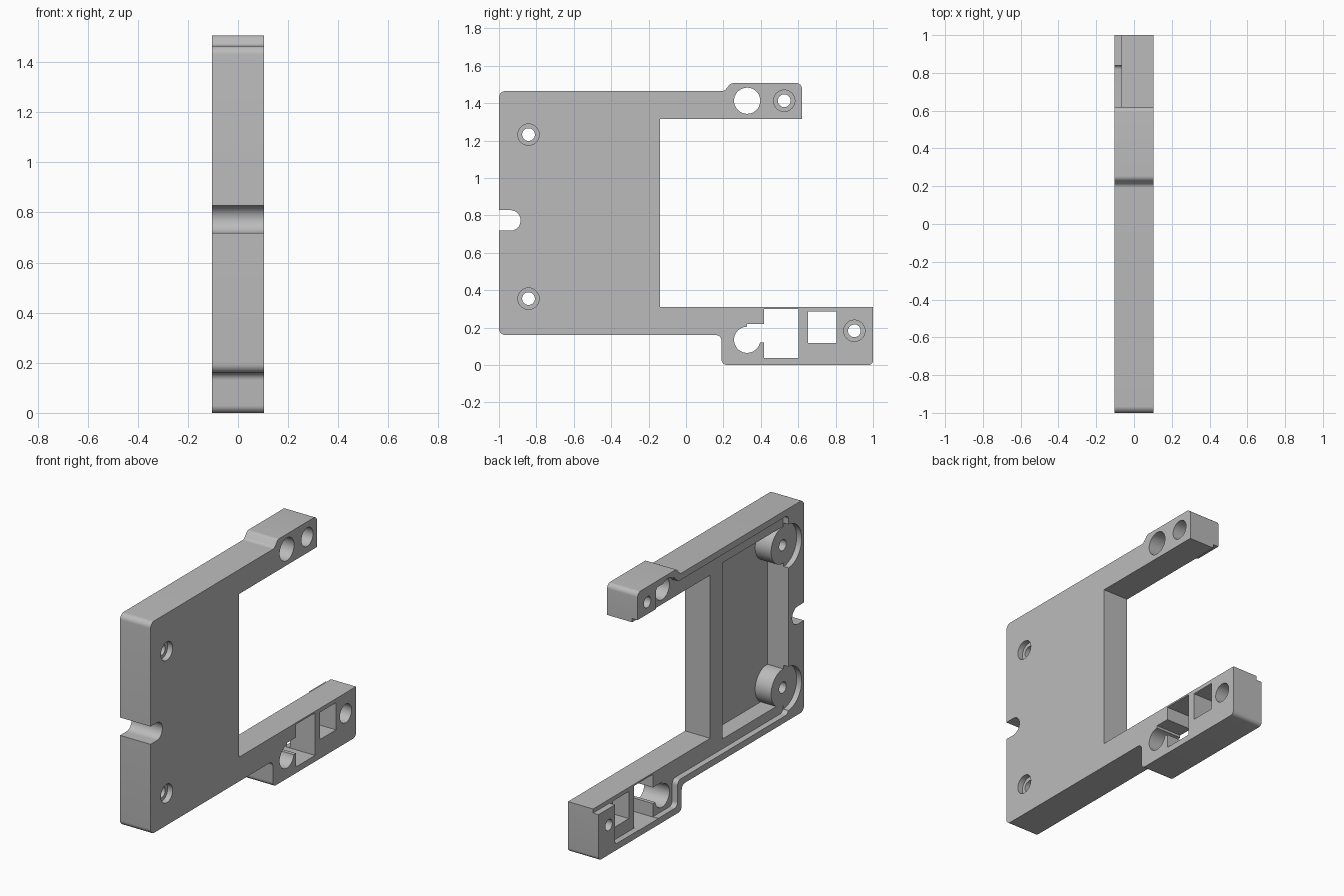
import bpy, bmesh, math
from mathutils import Vector

cube = bpy.data.objects.get("Cube")
if cube:
    bpy.data.objects.remove(cube, do_unlink=True)

HALF = 0.104      # half the plate thickness
LEDGE = -0.067    # depth of the step behind the raised lip
FLOOR = 0.04      # depth of the main pocket floor

grey = bpy.data.materials.new("plain grey")
grey.use_nodes = True
grey.diffuse_color = (0.5, 0.5, 0.5, 1)
grey.node_tree.nodes["Principled BSDF"].inputs["Base Color"].default_value = (0.5, 0.5, 0.5, 1)


def rounded(points, steps=8):
    """Round each (y, z, radius) corner of a closed outline."""
    out = []
    for i, (y, z, r) in enumerate(points):
        p = Vector((y, z))
        if r == 0:
            out.append(p)
            continue
        a = (Vector(points[i - 1][:2]) - p).normalized()
        b = (Vector(points[(i + 1) % len(points)][:2]) - p).normalized()
        half = a.angle(b) / 2
        reach = r / math.tan(half)
        centre = p + (a + b).normalized() * (r / math.sin(half))
        start, end = p + a * reach - centre, p + b * reach - centre
        sweep = start.angle(end)
        for k in range(steps + 1):
            t = k / steps
            out.append(centre + (start * math.sin((1 - t) * sweep)
                                 + end * math.sin(t * sweep)) / math.sin(sweep))
    return out


def prism(name, outline, x0, x1):
    """Extrude an outline in y and z from x0 to x1."""
    bm = bmesh.new()
    face = bm.faces.new([bm.verts.new((x0, p[0], p[1])) for p in outline])
    new = bmesh.ops.extrude_face_region(bm, geom=[face])["geom"]
    for v in new:
        if isinstance(v, bmesh.types.BMVert):
            v.co.x = x1
    bmesh.ops.recalc_face_normals(bm, faces=bm.faces[:])
    mesh = bpy.data.meshes.new(name)
    bm.to_mesh(mesh)
    bm.free()
    mesh.materials.append(grey)
    obj = bpy.data.objects.new(name, mesh)
    bpy.context.collection.objects.link(obj)
    return obj


def box(y0, y1, z0, z1):
    return [(y0, z0), (y1, z0), (y1, z1), (y0, z1)]


def circle(y, z, r, n=40):
    return [(y + r * math.cos(math.tau * k / n), z + r * math.sin(math.tau * k / n))
            for k in range(n)]


# Plate with two arms
bracket = prism("bracket", rounded([
    (-1, 0.16, 0.035), (0.19, 0.16, 0.03), (0.19, 0, 0.03), (1, 0, 0.025),
    (1, 0.31, 0), (-0.14, 0.31, 0), (-0.14, 1.315, 0), (0.62, 1.315, 0),
    (0.62, 1.507, 0.03), (0.24, 1.507, 0.03), (0.205, 1.465, 0.03),
    (-1, 1.465, 0.035)]), -HALF, HALF)


def combine(outline, x0, x1, operation="DIFFERENCE"):
    """Cut from, or join to, the bracket a prism and discard the helper."""
    tool = prism("helper", outline, x0, x1)
    tool.hide_render = True
    mod = bracket.modifiers.new("boolean", "BOOLEAN")
    mod.operation, mod.object, mod.solver = operation, tool, "EXACT"
    bpy.context.view_layer.update()
    graph = bpy.context.evaluated_depsgraph_get()
    mesh = bpy.data.meshes.new_from_object(bracket.evaluated_get(graph))
    bracket.modifiers.clear()
    bracket.data = mesh
    bpy.data.objects.remove(tool, do_unlink=True)


# Step inside the outer lip, open towards the gap between the arms
combine(rounded([
    (-0.85, 0.2, 0.03), (0.23, 0.2, 0.03), (0.23, 0.04, 0.03), (0.84, 0.04, 0.02),
    (0.84, 0.6, 0), (0.44, 0.6, 0), (0.44, 1.467, 0.02), (0.265, 1.467, 0.02),
    (0.225, 1.425, 0.02), (-0.85, 1.425, 0.03)]), -0.3, LEDGE)

# Small notches along the inner edges of the arm tips
combine(box(0.8, 1.1, 0.285, 0.45), -0.3, LEDGE)
combine(box(0.4, 0.7, 1.2, 1.338), -0.3, LEDGE)

# Main pocket
combine(box(-0.851, -0.26, 0.26, 1.345), -0.3, FLOOR)

# Screw bosses with clearance cut into the front wall
for z in (0.355, 1.232):
    combine(circle(-0.842, z, 0.135), -0.3, -0.07)
    combine(circle(-0.842, z, 0.112), -0.069, 0.07, "UNION")

# Screw holes with a wider seat on the flat side
for y, z in ((-0.842, 0.355), (-0.842, 1.232), (0.525, 1.413), (0.9, 0.183)):
    combine(circle(y, z, 0.034), -0.3, 0.3)
    combine(circle(y, z, 0.057), 0.02 if y > 0 else 0.07, 0.3)

# Round-ended cable slot in the front edge
combine(rounded([(-1.1, 0.718, 0), (-0.885, 0.718, 0.054),
                 (-0.885, 0.828, 0.054), (-1.1, 0.828, 0)]), -0.3, 0.3)

# Openings through the arms
for outline in (circle(0.327, 1.413, 0.07), circle(0.327, 0.135, 0.07),
                box(0.327, 0.45, 0.121, 0.22), box(0.418, 0.602, 0.038, 0.3),
                box(0.652, 0.805, 0.118, 0.285)):
    combine(outline, -0.3, 0.3)

bpy.ops.object.select_all(action="DESELECT")
bracket.select_set(True)
bpy.context.view_layer.objects.active = bracket
bpy.ops.object.shade_smooth_by_angle(angle=math.radians(30))
